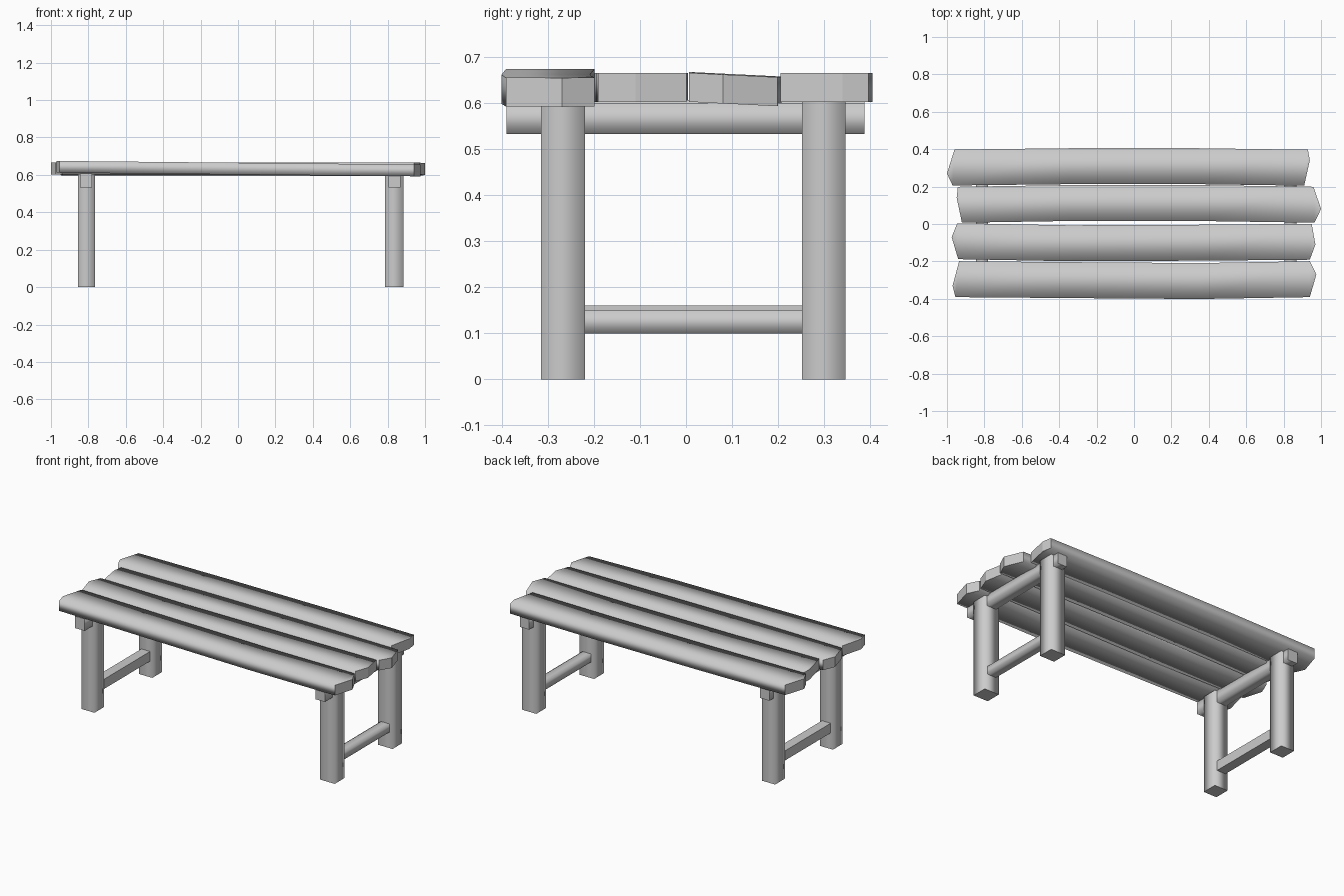
import bpy
import bmesh

if "Cube" in bpy.data.objects:
    bpy.data.objects.remove(bpy.data.objects["Cube"], do_unlink=True)

wood = bpy.data.materials.new("plain grey wood")
wood.use_nodes = True
GREY = (0.6, 0.6, 0.6, 1)
wood.diffuse_color = GREY
wood.node_tree.nodes["Principled BSDF"].inputs["Base Color"].default_value = GREY


def finish(name, bm, flat_faces):
    """Soft shading round the long sides, crisp flat ends."""
    bmesh.ops.recalc_face_normals(bm, faces=bm.faces)
    for face in bm.faces:
        face.smooth = face not in flat_faces
    for face in flat_faces:
        for edge in face.edges:
            edge.smooth = False
    mesh = bpy.data.meshes.new(name)
    bm.to_mesh(mesh)
    bm.free()
    mesh.materials.append(wood)
    obj = bpy.data.objects.new(name, mesh)
    bpy.context.collection.objects.link(obj)


def timber(name, x, y, z, axis, crisp=False):
    """Box between (low, high) limits whose length runs along an axis."""
    bm = bmesh.new()
    bmesh.ops.create_cube(bm, size=1)
    for v in bm.verts:
        v.co = [lim[0] if c < 0 else lim[1] for lim, c in zip((x, y, z), v.co)]
    bm.normal_update()
    ends = [f for f in bm.faces if crisp or abs(f.normal[axis]) > 0.9]
    finish(name, bm, ends)


def plank(name, left, right, centres, z_left=0.603, z_right=0.603, roll=0.0):
    """Slightly bowed board; left/right give front x, tip (x, y) and back x."""
    bm = bmesh.new()
    half, thick = 0.096, 0.063
    mid_y = sum(centres) / 4

    def pair(x, y):
        t = (x + 1) / 2
        z = z_left + (z_right - z_left) * t + roll * (y - mid_y)
        return bm.verts.new((x, y, z)), bm.verts.new((x, y, z + thick))

    fronts, backs = [], []
    stations = zip((left[0], -0.35, 0.35, right[0]),
                   (left[2], -0.35, 0.35, right[2]), centres)
    for xf, xb, y in stations:
        fronts.append(pair(xf, y - half))
        backs.append(pair(xb, y + half))
    # long faces
    for i in range(3):
        f0, f1, b0, b1 = fronts[i], fronts[i + 1], backs[i], backs[i + 1]
        for k in (0, 1):
            bm.faces.new((f0[k], f1[k], b1[k], b0[k]))
        for p, q in ((f0, f1), (b0, b1)):
            bm.faces.new((p[0], q[0], q[1], p[1]))
    # pointed ends
    ends = []
    for i, tip_xy in ((0, left[1]), (3, right[1])):
        tip = pair(*tip_xy)
        for k in (0, 1):
            bm.faces.new((fronts[i][k], tip[k], backs[i][k]))
        for p in (fronts[i], backs[i]):
            ends.append(bm.faces.new((p[0], tip[0], tip[1], p[1])))
    finish(name, bm, ends)


# Seat boards, front to back
plank("seat_plank_front", (-0.955, (-0.97, -0.33), -0.935),
      (0.94, (0.975, -0.27), 0.94), (-0.295, -0.3, -0.305, -0.295), 0.612, 0.592)
plank("seat_plank_inner_front", (-0.94, (-0.975, -0.07), -0.945),
      (0.94, (0.97, -0.11), 0.95), (-0.092, -0.103, -0.1, -0.095))
plank("seat_plank_inner_back", (-0.92, (-0.948, 0.14), -0.942),
      (0.965, (1.0, 0.08), 0.96), (0.103, 0.112, 0.112, 0.103), 0.6, 0.598, -0.05)
plank("seat_plank_back", (-0.97, (-1.0, 0.27), -0.96),
      (0.91, (0.94, 0.34), 0.93), (0.302, 0.309, 0.309, 0.301))

# Trestle at each end: two legs, a bearer under the seat and a low rail
for side, leg_x, bearer_x, rail_x, top, rail_top in (
        ("right", (-0.855, -0.765), (-0.845, -0.78), (-0.84, -0.78), 0.607, 0.16),
        ("left", (0.785, 0.885), (0.805, 0.87), (0.805, 0.865), 0.6, 0.15)):
    timber(f"front_leg_{side}", leg_x, (-0.315, -0.22), (0, top - 0.003), 2)
    timber(f"back_leg_{side}", leg_x, (0.252, 0.347), (0, 0.604), 2)
    timber(f"seat_bearer_{side}", bearer_x, (-0.39, 0.388), (0.533, top), 1)
    timber(f"low_rail_{side}", rail_x, (-0.23, 0.26), (0.1, rail_top), 1,
           crisp=side == "right")
